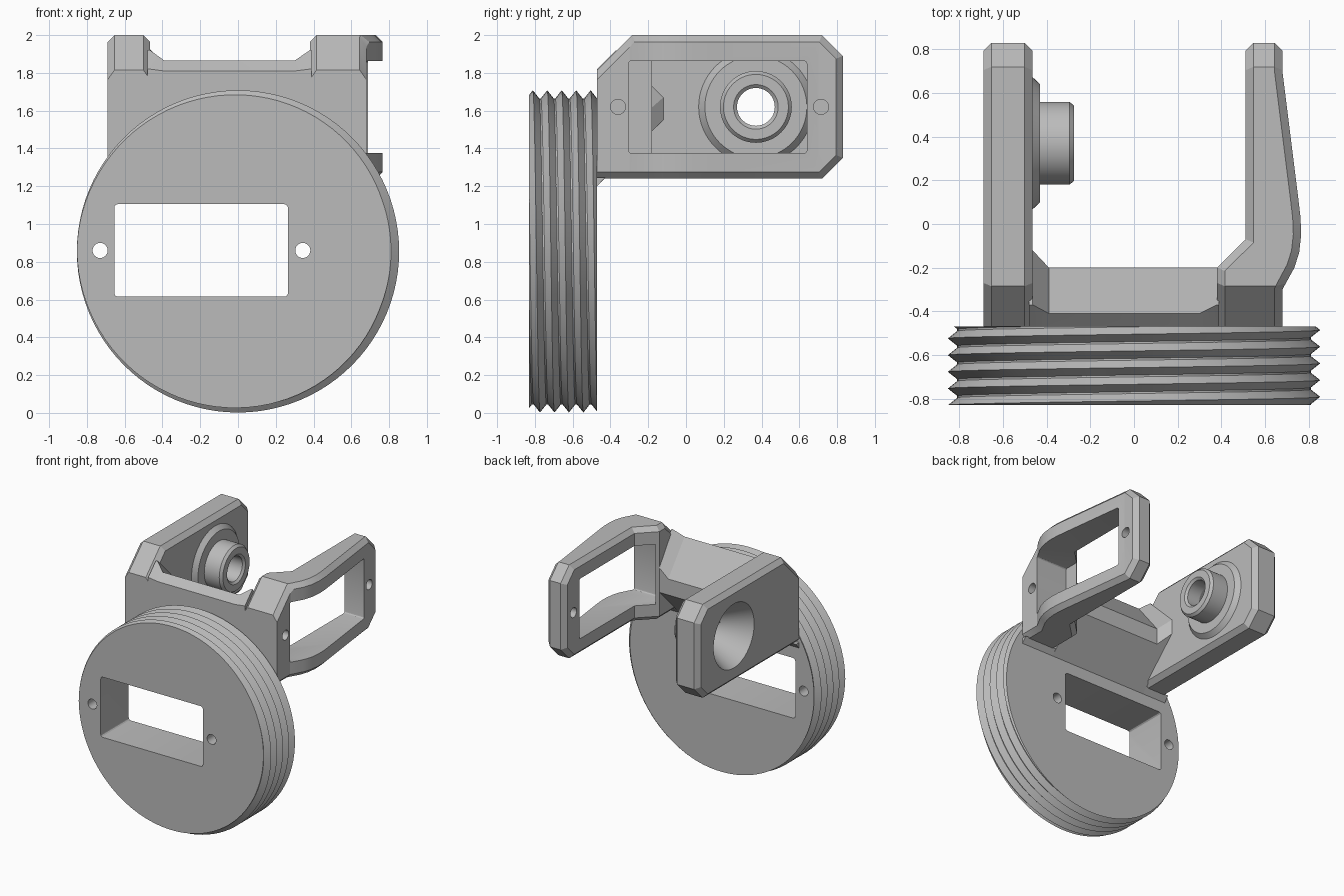
import bpy, bmesh, math
from mathutils import Vector, Matrix

cube = bpy.data.objects.get("Cube")
if cube:
    bpy.data.objects.remove(cube, do_unlink=True)

grey = bpy.data.materials.new("light grey")
grey.use_nodes = True
grey.diffuse_color = (0.5, 0.5, 0.5, 1)
grey.node_tree.nodes["Principled BSDF"].inputs["Base Color"].default_value = grey.diffuse_color

FRONT, BACK = -0.83, -0.47      # disc faces
DISC_Z, ROOT, CREST = 0.855, 0.81, 0.853
AXIS_Y, AXIS_Z = 0.37, 1.62     # pivot axis of the arms
parts = []


def finish(bm, name, part=True):
    bmesh.ops.recalc_face_normals(bm, faces=bm.faces[:])
    mesh = bpy.data.meshes.new(name)
    bm.to_mesh(mesh)
    bm.free()
    obj = bpy.data.objects.new(name, mesh)
    bpy.context.scene.collection.objects.link(obj)
    mesh.materials.append(grey)
    if part:
        parts.append(obj)
    else:
        obj.hide_render = True
    return obj


def cone(name, axis, centre, r1, r2, depth, segments=48, part=False):
    """Cylinder or cone along x or y; r1 is at the lower end."""
    turn = Matrix.Rotation(math.pi / 2, 4, 'Y') if axis == 'x' else Matrix.Rotation(-math.pi / 2, 4, 'X')
    bm = bmesh.new()
    bmesh.ops.create_cone(bm, cap_ends=True, segments=segments, radius1=r1, radius2=r2,
                          depth=depth, matrix=Matrix.Translation(centre) @ turn)
    return finish(bm, name, part)


def box_cutter(name, low, high, axis, rounding):
    """Box whose edges along one axis are rounded."""
    low, high = Vector(low), Vector(high)
    bm = bmesh.new()
    bmesh.ops.create_cube(bm, size=1, matrix=Matrix.Translation((low + high) / 2)
                          @ Matrix.Diagonal((*(high - low), 1)))
    edges = [e for e in bm.edges if abs(e.verts[0].co[axis] - e.verts[1].co[axis]) > 0.01]
    bmesh.ops.bevel(bm, geom=edges, offset=rounding, segments=3, profile=0.5, affect='EDGES')
    return finish(bm, name, False)


def cut(obj, cutters):
    for c in cutters:
        mod = obj.modifiers.new("cut", 'BOOLEAN')
        mod.operation, mod.solver, mod.object = 'DIFFERENCE', 'EXACT', c
    bpy.context.view_layer.update()
    graph = bpy.context.evaluated_depsgraph_get()
    mesh = bpy.data.meshes.new_from_object(obj.evaluated_get(graph))
    obj.modifiers.clear()
    obj.data = mesh
    for c in cutters:
        bpy.data.objects.remove(c, do_unlink=True)


def loft(name, sections, closed=False):
    """Skin through matching closed sections, capped unless it loops."""
    bm = bmesh.new()
    rings = [[bm.verts.new(p) for p in s] for s in sections]
    n = len(rings[0])
    pairs = list(zip(rings, rings[1:])) + ([(rings[-1], rings[0])] if closed else [])
    for a, b in pairs:
        for i in range(n):
            j = (i + 1) % n
            bm.faces.new((a[i], a[j], b[j], b[i]))
    if not closed:
        bm.faces.new(rings[0])
        bm.faces.new(rings[-1])
    return finish(bm, name)


def arm(name, plan):
    """Plan outline extruded upwards, corners cut off, rim edges chamfered."""
    bm = bmesh.new()
    base = bm.faces.new([bm.verts.new((x, y, 1.24)) for x, y in plan])
    up = bmesh.ops.extrude_face_region(bm, geom=[base])
    bmesh.ops.translate(bm, vec=(0, 0, 0.76),
                        verts=[v for v in up["geom"] if isinstance(v, bmesh.types.BMVert)])
    planes = [((0, 0.72, 2), (0, 1, 1)), ((0, 0.72, 1.24), (0, 1, -1)), ((0, -0.285, 2), (0, -1, 1))]
    for point, normal in planes:
        res = bmesh.ops.bisect_plane(bm, geom=bm.verts[:] + bm.edges[:] + bm.faces[:], dist=1e-5,
                                     plane_co=point, plane_no=normal, clear_outer=True)
        rim = [e for e in res["geom_cut"] if isinstance(e, bmesh.types.BMEdge) and e.is_boundary]
        bmesh.ops.holes_fill(bm, edges=rim, sides=0)
    bmesh.ops.recalc_face_normals(bm, faces=bm.faces[:])
    bm.normal_update()

    def is_rim(e):
        a, b = sorted((f.normal for f in e.link_faces), key=lambda n: abs(n.x))
        return abs(a.x) < 0.01 and abs(b.x) > 0.08 and a.y > -0.95

    edges = [e for e in bm.edges if len(e.link_faces) == 2 and is_rim(e)]
    bmesh.ops.bevel(bm, geom=edges, offset=0.036, offset_type='OFFSET', segments=1,
                    profile=0.5, affect='EDGES', clamp_overlap=True)
    return finish(bm, name)


# Disc with rectangular slot and two screw holes
mid_y = (FRONT + BACK) / 2
disc = cone("disc", 'y', (0, mid_y, DISC_Z), ROOT, ROOT, BACK - FRONT, 128, True)
cut(disc, [box_cutter("slot", (-0.655, -1, 0.615), (0.265, -0.3, 1.105), 1, 0.02)]
    + [cone("screw_hole", 'y', (x, mid_y, 0.86), 0.04, 0.04, 0.6, 24) for x in (-0.73, 0.343)])

# Helical thread around the disc, trimmed flush with both faces
pitch, half = 0.0765, 0.034
steps = 96
sections = []
for i in range(-5 * steps, 2 * steps):
    phi = 2 * math.pi * i / steps
    centre = -0.505 + pitch * i / steps
    if not FRONT - half < centre < BACK + half:
        continue
    ys = [min(max(centre + d, FRONT), BACK) for d in (-half, 0, half)]
    prof = [(y, ROOT + (CREST - ROOT) * (1 - abs(y - centre) / half)) for y in ys]
    prof = [(ys[0], ROOT - 0.003)] + prof + [(ys[2], ROOT - 0.003)]
    sections.append([(r * math.sin(phi), y, DISC_Z + r * math.cos(phi)) for y, r in prof])
loft("thread", sections)

# Cross wall between the arms, flaring into the right arm
gusset = [(BACK, 1.2), (-0.12, 1.55), (-0.12, 1.67), (-0.37, 1.92), (BACK, 1.82)]
middle = [(BACK, 1.2), (-0.2, 1.47), (-0.2, 1.6), (-0.41, 1.865), (BACK, 1.81)]
flare = [(BACK, 1.2), (-0.2, 1.47), (-0.2, 1.67), (-0.37, 1.92), (BACK, 1.82)]
stations = [(-0.48, gusset), (-0.465, gusset), (-0.39, middle), (0.3, middle), (0.38, flare), (0.39, flare)]
loft("cross_wall", [[(x, y, z) for y, z in s] for x, s in stations])

# Narrow foot under the bracket
foot = [(BACK, 1.2), (-0.43, 1.245), (BACK, 1.245)]
loft("bracket_foot", [[(x, y, z) for y, z in foot] for x in (-0.69, 0.68)])

# Solid arm with a conical countersink
pivot_arm = arm("pivot_arm", [(-0.69, BACK), (-0.465, BACK), (-0.465, 0.83), (-0.69, 0.83)])
cut(pivot_arm, [cone("countersink", 'x', (-0.575, AXIS_Y, AXIS_Z), 0.266, 0.128, 0.25, 64)])

# Hollow pivot boss on the inner side of that arm
boss = [(-0.467, 0.305), (-0.43, 0.27), (-0.43, 0.19), (-0.295, 0.19), (-0.275, 0.172),
        (-0.275, 0.118), (-0.29, 0.1), (-0.4, 0.1), (-0.467, 0.137)]
turns = [2 * math.pi * i / 64 for i in range(64)]
loft("pivot_boss", [[(x, AXIS_Y + r * math.cos(t), AXIS_Z + r * math.sin(t)) for x, r in boss]
                    for t in turns], closed=True)

# Open frame arm with a bulged outer side, a window and two screw holes
bulge = [(0.68, 0.7), (0.75, 0.14), (0.763, 0.03), (0.766, -0.05), (0.757, -0.13), (0.735, -0.2), (0.68, -0.3)]
frame_arm = arm("frame_arm", [(0.38, BACK), (0.38, -0.2), (0.512, -0.07), (0.512, 0.83), (0.68, 0.83)]
                + bulge + [(0.68, BACK)])
cut(frame_arm, [box_cutter("window", (0.4, -0.305, 1.375), (1, 0.64, 1.863), 0, 0.015),
                cone("tip_hole", 'x', (0.6, 0.715, AXIS_Z), 0.04, 0.04, 0.4, 24),
                cone("base_hole", 'x', (0.62, -0.36, AXIS_Z), 0.04, 0.04, 0.3, 24)])

# Smooth the round surfaces, keep hard edges
bpy.ops.object.select_all(action='DESELECT')
for obj in parts:
    obj.select_set(True)
bpy.context.view_layer.objects.active = parts[0]
bpy.ops.object.shade_smooth_by_angle(angle=math.radians(25))
